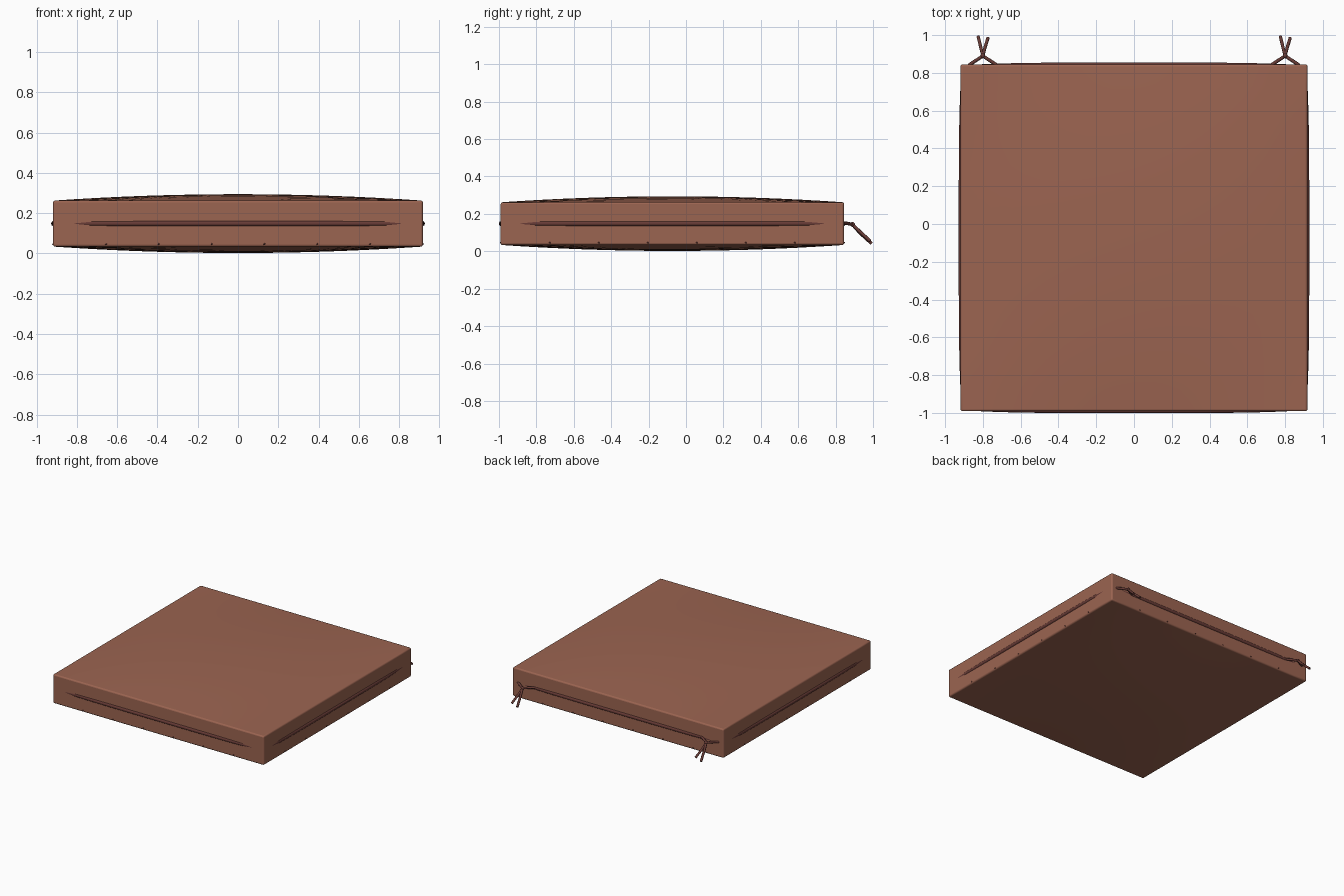
import bpy, bmesh, math
from mathutils import Vector

if "Cube" in bpy.data.objects:
    bpy.data.objects.remove(bpy.data.objects["Cube"])

CY = -0.073          # cushion centre in y
H = 0.918            # half width of the square pad
Z0, Z1 = 0.034, 0.262
ZM = 0.148           # height of the piping


def material(name, rgb):
    m = bpy.data.materials.new(name)
    m.diffuse_color = (*rgb, 1)
    m.use_nodes = True
    m.node_tree.nodes["Principled BSDF"].inputs["Base Color"].default_value = m.diffuse_color
    return m


fabric = material("terracotta fabric", (0.33, 0.128, 0.082))
trim = material("dark brown trim", (0.135, 0.043, 0.036))


def smooth(ob, angle=40):
    bpy.ops.object.select_all(action='DESELECT')
    bpy.context.view_layer.objects.active = ob
    ob.select_set(True)
    bpy.ops.object.shade_smooth_by_angle(angle=math.radians(angle))


def tube(name, paths, radius, cyclic=False):
    """Round cord along one or more point paths, turned into a mesh."""
    cu = bpy.data.curves.new(name, 'CURVE')
    cu.dimensions = '3D'
    cu.bevel_depth = radius
    cu.bevel_resolution = 2
    cu.use_fill_caps = True
    for pts in paths:
        s = cu.splines.new('POLY')
        s.points.add(len(pts) - 1)
        for p, co in zip(s.points, pts):
            p.co = (*co, 1)
        s.use_cyclic_u = cyclic
    cu.materials.append(trim)
    ob = bpy.data.objects.new(name, cu)
    bpy.context.collection.objects.link(ob)
    bpy.ops.object.select_all(action='DESELECT')
    bpy.context.view_layer.objects.active = ob
    ob.select_set(True)
    bpy.ops.object.convert(target='MESH')
    smooth(bpy.context.object, 50)


# Cushion pad: subdivided box, gently domed above and below
bm = bmesh.new()
bmesh.ops.create_cube(bm, size=2)
bmesh.ops.subdivide_edges(bm, edges=bm.edges[:], cuts=15, use_grid_fill=True)
for v in bm.verts:
    u, w, h = v.co
    dome = 0.032 * (1 - u * u) * (1 - w * w) * h
    v.co = (u * H, CY + w * H, ZM + h * (Z1 - Z0) / 2 + dome)
me = bpy.data.meshes.new("cushion_pad")
bm.to_mesh(me)
bm.free()
pad = bpy.data.objects.new("cushion_pad", me)
bpy.context.collection.objects.link(pad)
me.materials.append(fabric)
bev = pad.modifiers.new("soft edges", 'BEVEL')
bev.width = 0.01
bev.segments = 3
bev.limit_method = 'ANGLE'
bev.angle_limit = math.radians(60)
smooth(pad)

# Piping: bowed cord round the sides that sinks into the pad at the corners
ring = []
for k in range(4):
    c, s = round(math.cos(k * math.pi / 2)), round(math.sin(k * math.pi / 2))
    for i in range(25):
        t = -0.97 + 1.94 * i / 24
        a, b = 0.914 - 0.0145 * t ** 4, t * 0.9
        ring.append((a * c - b * s, CY + a * s + b * c, ZM))
tube("side_piping", [ring], 0.014, True)

# Ties: two knotted cords at the back corners
yb = CY + H
for side, label in ((-1, "left"), (1, "right")):
    x = 0.8 * side
    knot = (x, 0.89, 0.144)
    tube(label + "_tie", [
        [(x - 0.075, yb - 0.005, 0.15), (x - 0.05, yb + 0.012, 0.15), knot,
         (x + 0.01, 0.93, 0.105), (x + 0.027, 0.985, 0.055)],
        [(x + 0.075, yb - 0.005, 0.15), (x + 0.05, yb + 0.012, 0.15), knot,
         (x - 0.01, 0.93, 0.098), (x - 0.025, 0.992, 0.042)]], 0.009)
    bpy.ops.mesh.primitive_uv_sphere_add(segments=12, ring_count=8, radius=0.013, location=knot)
    ob = bpy.context.object
    ob.name = label + "_tie_knot"
    ob.data.materials.append(trim)
    smooth(ob)

# Stitches: tiny studs along the lower edge of every side
bm = bmesh.new()
for k in range(4):
    ang = k * math.pi / 2
    c, s = math.cos(ang), math.sin(ang)
    for i in range(6):
        b = -0.655 + 0.262 * i
        r = bmesh.ops.create_icosphere(bm, subdivisions=1, radius=0.005)
        bmesh.ops.translate(bm, verts=r["verts"],
                            vec=Vector((H * c - b * s, CY + H * s + b * c, 0.046)))
me = bpy.data.meshes.new("edge_stitches")
bm.to_mesh(me)
bm.free()
me.materials.append(trim)
bpy.context.collection.objects.link(bpy.data.objects.new("edge_stitches", me))
